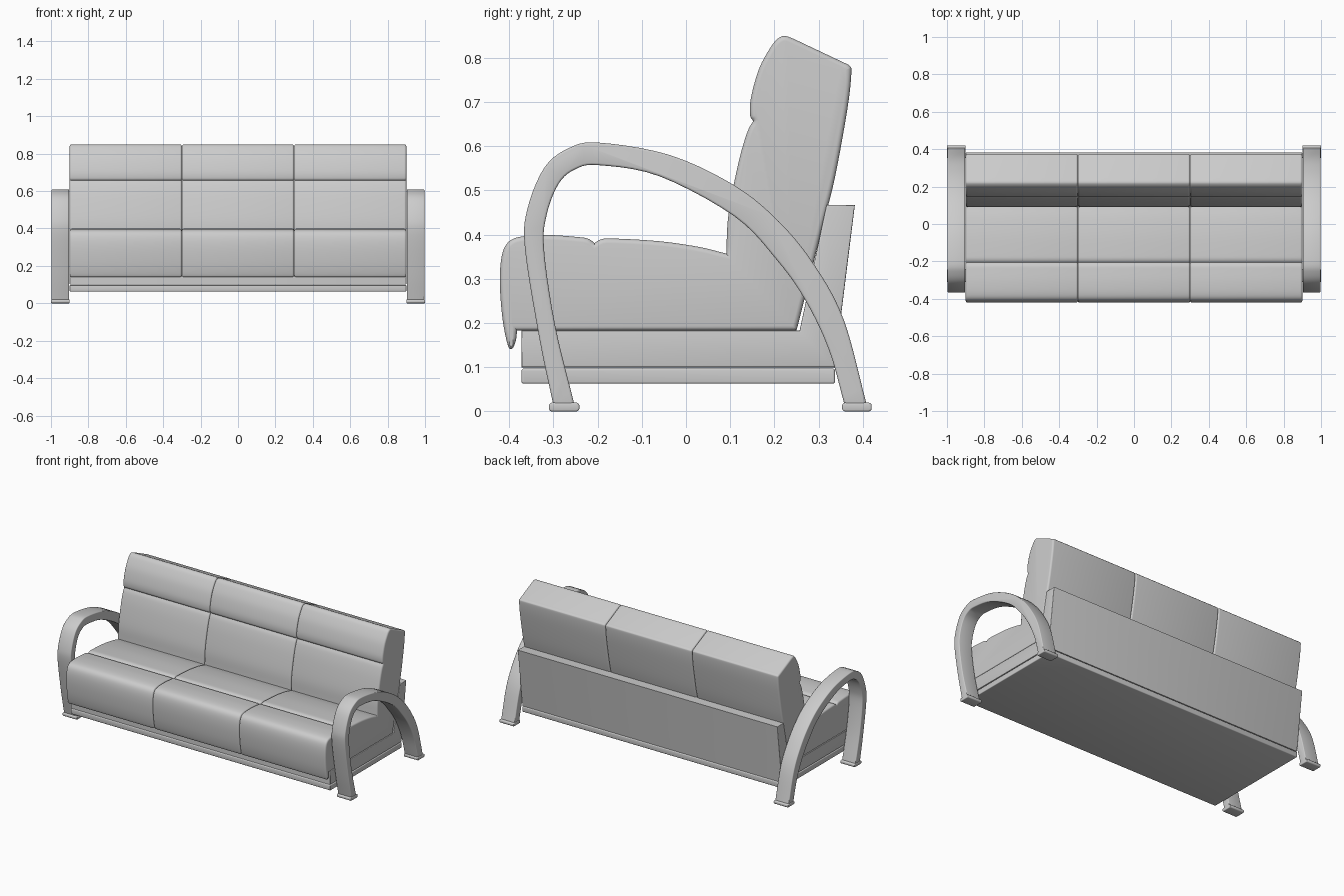
import bpy, bmesh, math
from mathutils import Vector

if "Cube" in bpy.data.objects:
    bpy.data.objects.remove(bpy.data.objects["Cube"])


def spline(pts, n=5):
    """Smooth curve through the given (y, z) points."""
    p = [Vector(q) for q in pts]
    p = [2 * p[0] - p[1]] + p + [2 * p[-1] - p[-2]]
    out = []
    for i in range(1, len(p) - 2):
        a, b, c, d = p[i - 1:i + 3]
        for k in range(n):
            t = k / n
            out.append(0.5 * (2 * b + (c - a) * t + (2 * a - 5 * b + 4 * c - d) * t * t
                              + (3 * b - a - 3 * c + d) * t ** 3))
    return out + [p[-2]]


def clean(pts):
    out = []
    for q in map(Vector, pts):
        if not out or (q - out[-1]).length > 1e-4:
            out.append(q)
    if (out[0] - out[-1]).length < 1e-4:
        out.pop()
    area = sum(a.x * b.y - b.x * a.y for a, b in zip(out, out[1:] + out[:1]))
    return out if area > 0 else out[::-1]


def inset(p, d):
    """Move every profile point inward by d."""
    res = []
    for i, q in enumerate(p):
        e1 = (q - p[i - 1]).normalized()
        e2 = (p[(i + 1) % len(p)] - q).normalized()
        n1, n2 = Vector((-e1.y, e1.x)), Vector((-e2.y, e2.x))
        m = (n1 + n2).normalized()
        res.append(q + m * d / max(m.dot(n1), 0.6))
    return res


def extrude(name, profile, x0, x1, r=0.004, steps=3):
    """Extrude a side profile along x with rounded cap edges."""
    p = clean(profile)
    arc = [k / steps * math.pi / 2 for k in range(steps + 1)]
    rings = [(x0 + r * (1 - math.sin(a)), r * (1 - math.cos(a))) for a in reversed(arc)]
    rings += [(x1 - r * (1 - math.sin(a)), r * (1 - math.cos(a))) for a in arc]
    rings = [(x, d) for x, d in rings]
    bm = bmesh.new()
    loops = []
    for x, d in rings:
        loops.append([bm.verts.new((x, q.x, q.y)) for q in inset(p, d)])
    n = len(p)
    for a, b in zip(loops, loops[1:]):
        for i in range(n):
            j = (i + 1) % n
            bm.faces.new((a[i], a[j], b[j], b[i]))
    bm.faces.new(loops[0])
    bm.faces.new(loops[-1])
    bmesh.ops.recalc_face_normals(bm, faces=bm.faces)
    me = bpy.data.meshes.new(name)
    bm.to_mesh(me)
    bm.free()
    ob = bpy.data.objects.new(name, me)
    bpy.context.collection.objects.link(ob)
    bpy.ops.object.select_all(action='DESELECT')
    ob.select_set(True)
    bpy.context.view_layer.objects.active = ob
    bpy.ops.object.shade_smooth_by_angle(angle=math.radians(35))
    return ob


def block(y0, y1, z0, z1, c):
    """Rectangle profile with rounded corners."""
    pts = []
    for k, (y, z) in enumerate([(y1 - c, z1 - c), (y0 + c, z1 - c), (y0 + c, z0 + c), (y1 - c, z0 + c)]):
        for s in range(4):
            a = math.pi / 2 * (k + s / 3)
            pts.append((y + c * math.cos(a), z + c * math.sin(a)))
    return pts


# Base: plinth, and rail with the sloping back panel
extrude("plinth", block(-0.372, 0.337, 0.063, 0.097, 0.005), -0.9, 0.9)
extrude("base_and_back_panel",
        [(-0.372, 0.1), (0.336, 0.1), (0.382, 0.467), (0.318, 0.467), (0.257, 0.183), (-0.372, 0.183)],
        -0.9, 0.9)

# Three upholstered modules: lipped front, seat, backrest, headrest roll, rear
cushion = (
    spline([(-0.382, 0.183), (-0.385, 0.16), (-0.393, 0.142), (-0.403, 0.15), (-0.415, 0.21),
            (-0.421, 0.29), (-0.417, 0.35), (-0.402, 0.383), (-0.37, 0.396), (-0.31, 0.399),
            (-0.25, 0.395), (-0.222, 0.391), (-0.207, 0.381)])
    + spline([(-0.207, 0.381), (-0.19, 0.39), (-0.16, 0.391), (-0.06, 0.385), (0.03, 0.372), (0.091, 0.357)])
    + spline([(0.091, 0.357), (0.096, 0.445), (0.118, 0.56), (0.138, 0.63), (0.152, 0.657)])
    + spline([(0.152, 0.657), (0.145, 0.67), (0.147, 0.71), (0.166, 0.777), (0.195, 0.829),
              (0.212, 0.846), (0.226, 0.849), (0.245, 0.842)])
    + spline([(0.355, 0.79), (0.37, 0.782), (0.374, 0.765), (0.365, 0.684), (0.337, 0.53), (0.31, 0.422)])
    + [(0.25, 0.183)])
for i, side in enumerate(("left", "centre", "right")):
    extrude("cushion_" + side, cushion, -0.9 + 0.6 * i, -0.3 + 0.6 * i, r=0.011, steps=4)

# Bent arm loops and their feet
outer = spline([(-0.299, 0.01), (-0.331, 0.162), (-0.364, 0.366), (-0.359, 0.457), (-0.32, 0.552),
                (-0.264, 0.596), (-0.197, 0.608), (-0.037, 0.58), (0.11, 0.511), (0.21, 0.43),
                (0.29, 0.332), (0.357, 0.207), (0.41, 0.01)])
inner = spline([(-0.251, 0.01), (-0.296, 0.195), (-0.321, 0.366), (-0.315, 0.445), (-0.288, 0.515),
                (-0.25, 0.548), (-0.197, 0.557), (-0.06, 0.532), (0.11, 0.441), (0.205, 0.343),
                (0.269, 0.253), (0.323, 0.14), (0.36, 0.01)])
for side, x0, x1 in (("left", -0.997, -0.903), ("right", 0.903, 0.997)):
    extrude("arm_" + side, outer + inner[::-1], x0, x1, r=0.005)
    for part, y0, y1 in (("front", -0.31, -0.241), ("rear", 0.353, 0.42)):
        extrude(f"foot_{part}_{side}", block(y0, y1, 0, 0.02, 0.007), x0 - 0.003, x1 + 0.003)
